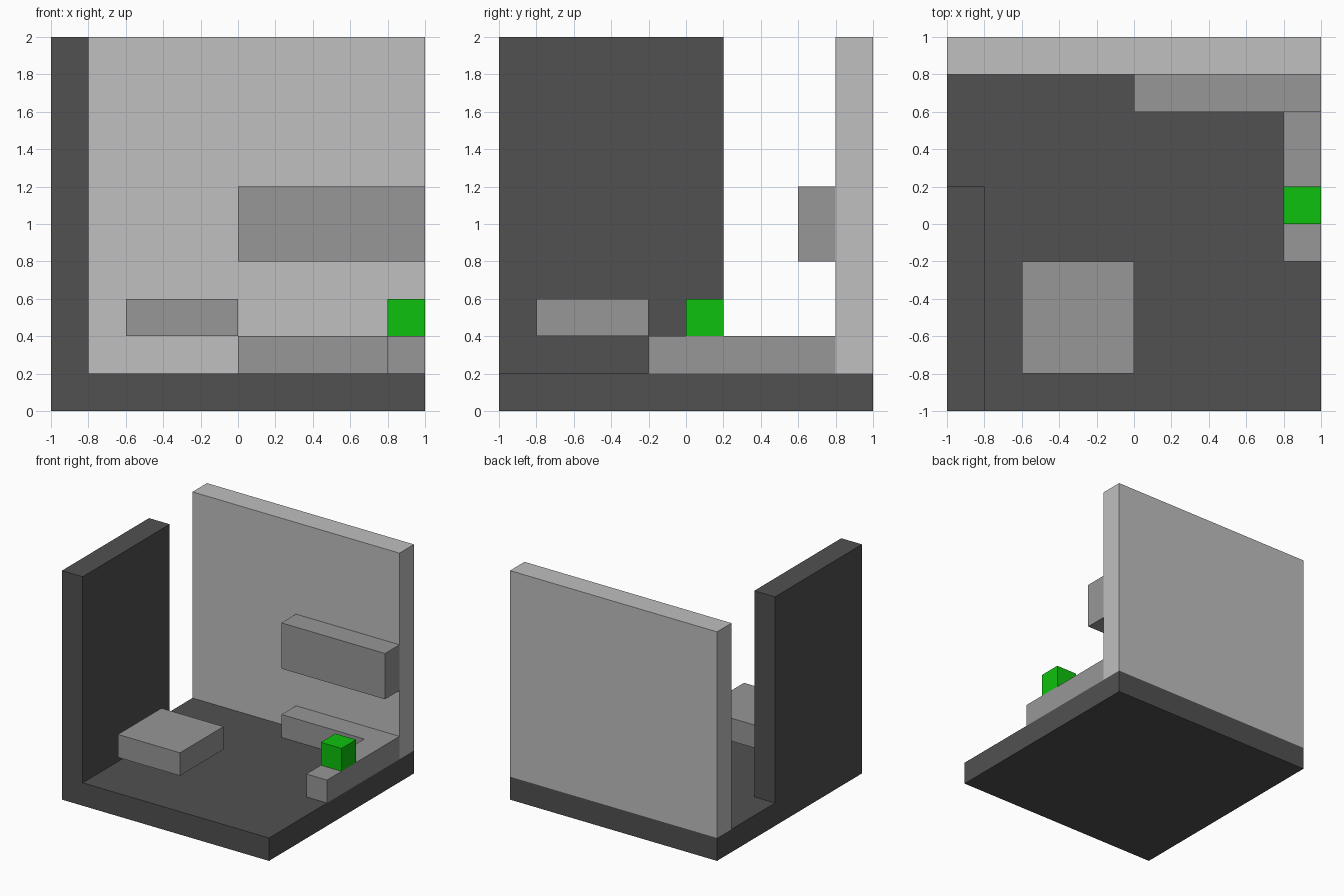
import bpy
import bmesh

cube = bpy.data.objects.get("Cube")
if cube:
    bpy.data.objects.remove(cube, do_unlink=True)


def material(name, color):
    mat = bpy.data.materials.new(name)
    mat.use_nodes = True
    mat.diffuse_color = color
    mat.node_tree.nodes["Principled BSDF"].inputs["Base Color"].default_value = color
    return mat


dark_grey = material("dark grey", (0.082, 0.082, 0.082, 1))
light_grey = material("light grey", (0.523, 0.523, 0.523, 1))
mid_grey = material("mid grey", (0.310, 0.310, 0.310, 1))
green = material("green", (0.004, 0.533, 0.004, 1))


def prism(name, outline, z0, z1, mat):
    """Extrude a flat outline (counter-clockwise from above) from z0 to z1."""
    bm = bmesh.new()
    base = bm.faces.new([bm.verts.new((x, y, z0)) for x, y in outline])
    top = bmesh.ops.extrude_face_region(bm, geom=[base], use_keep_orig=True)["geom"]
    bmesh.ops.translate(bm, vec=(0, 0, z1 - z0),
                        verts=[v for v in top if isinstance(v, bmesh.types.BMVert)])
    bmesh.ops.recalc_face_normals(bm, faces=bm.faces)
    mesh = bpy.data.meshes.new(name)
    bm.to_mesh(mesh)
    bm.free()
    mesh.materials.append(mat)
    obj = bpy.data.objects.new(name, mesh)
    bpy.context.collection.objects.link(obj)
    return obj


def box(name, x, y, z, mat):
    outline = [(x[0], y[0]), (x[1], y[0]), (x[1], y[1]), (x[0], y[1])]
    return prism(name, outline, z[0], z[1], mat)


# Room shell
box("floor", (-1, 1), (-1, 1), (0, 0.2), dark_grey)
box("side_wall", (-1, -0.8), (-1, 0.2), (0.2, 2), dark_grey)
box("back_wall", (-1, 1), (0.8, 1), (0.2, 2), light_grey)

# L-shaped counter along the back and the left edge
prism("counter", [(0, 0.6), (0.8, 0.6), (0.8, -0.2), (1, -0.2), (1, 0.8), (0, 0.8)],
      0.2, 0.4, mid_grey)

# Cupboard on the back wall, floating table top, block on the counter
box("wall_cupboard", (0, 1), (0.6, 0.8), (0.8, 1.2), mid_grey)
box("table_top", (-0.6, 0), (-0.8, -0.2), (0.4, 0.6), mid_grey)
box("counter_block", (0.8, 1), (0, 0.2), (0.4, 0.6), green)
